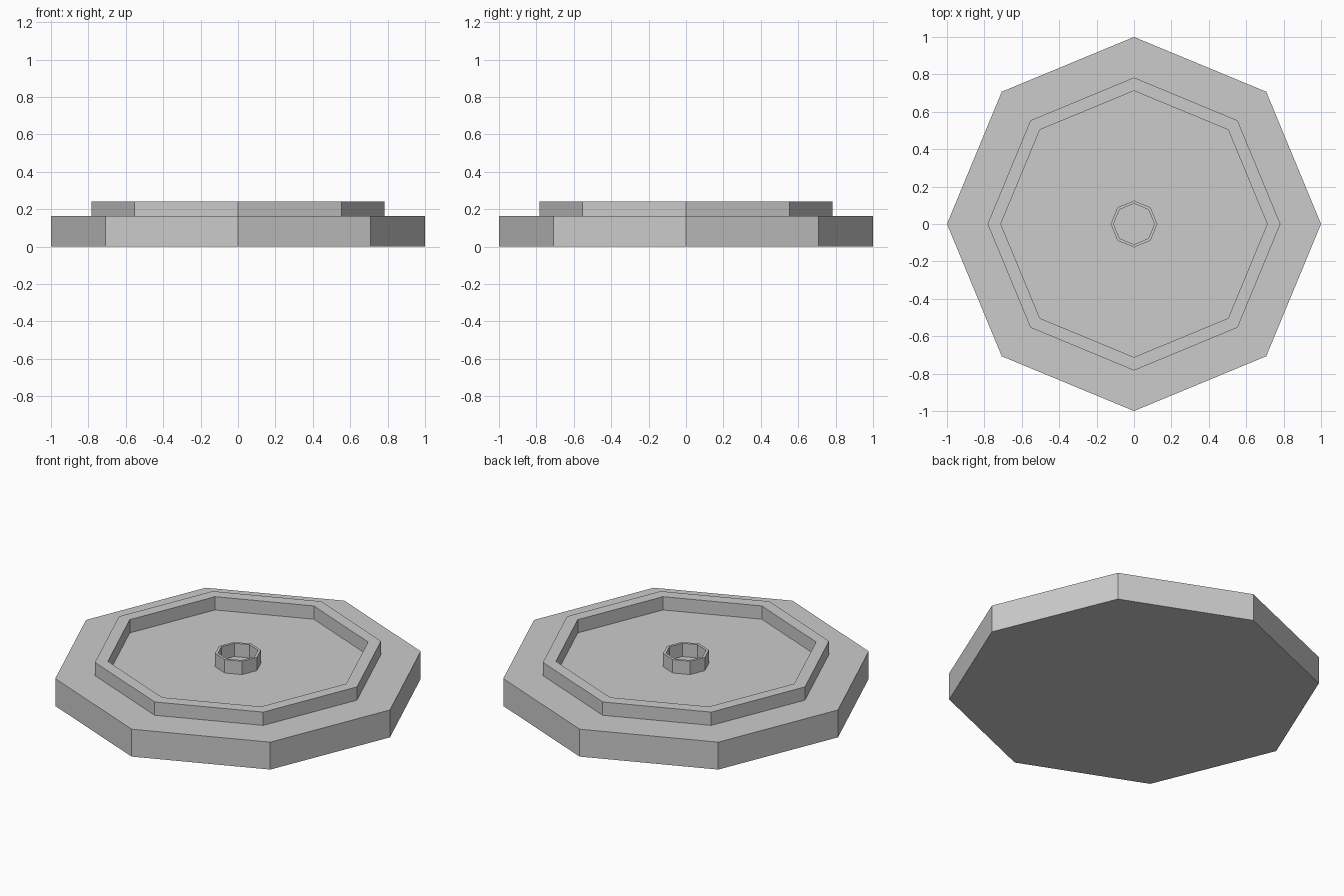
import bpy, bmesh
from math import cos, sin, pi

if "Cube" in bpy.data.objects:
    bpy.data.objects.remove(bpy.data.objects["Cube"])

SIDES = 8
BASE_TOP, RIM_TOP = 0.163, 0.242


def lathe(name, profile, closed):
    """Sweep an (r, z) profile around z in eight flat-sided steps."""
    bm = bmesh.new()
    rings = [[bm.verts.new((r * cos(2 * pi * i / SIDES), r * sin(2 * pi * i / SIDES), z))
              for i in range(SIDES)] for r, z in profile]
    pairs = list(zip(rings, rings[1:]))
    if closed:
        pairs.append((rings[-1], rings[0]))
    else:
        bm.faces.new(rings[0])
        bm.faces.new(rings[-1])
    for a, b in pairs:
        for i in range(SIDES):
            j = (i + 1) % SIDES
            bm.faces.new((a[i], a[j], b[j], b[i]))
    bmesh.ops.recalc_face_normals(bm, faces=bm.faces)
    mesh = bpy.data.meshes.new(name)
    bm.to_mesh(mesh)
    bm.free()
    obj = bpy.data.objects.new(name, mesh)
    bpy.context.collection.objects.link(obj)
    return obj


def wall(name, outer, inner):
    """Octagonal wall seated slightly into the base."""
    low = BASE_TOP - 0.005
    return lathe(name, [(outer, low), (outer, RIM_TOP), (inner, RIM_TOP), (inner, low)], True)


# Solid octagonal slab
lathe("base_slab", [(1.0, 0.0), (1.0, BASE_TOP)], False)
# Raised outer rim and small centre socket
wall("outer_rim", 0.783, 0.712)
wall("centre_socket", 0.125, 0.109)
